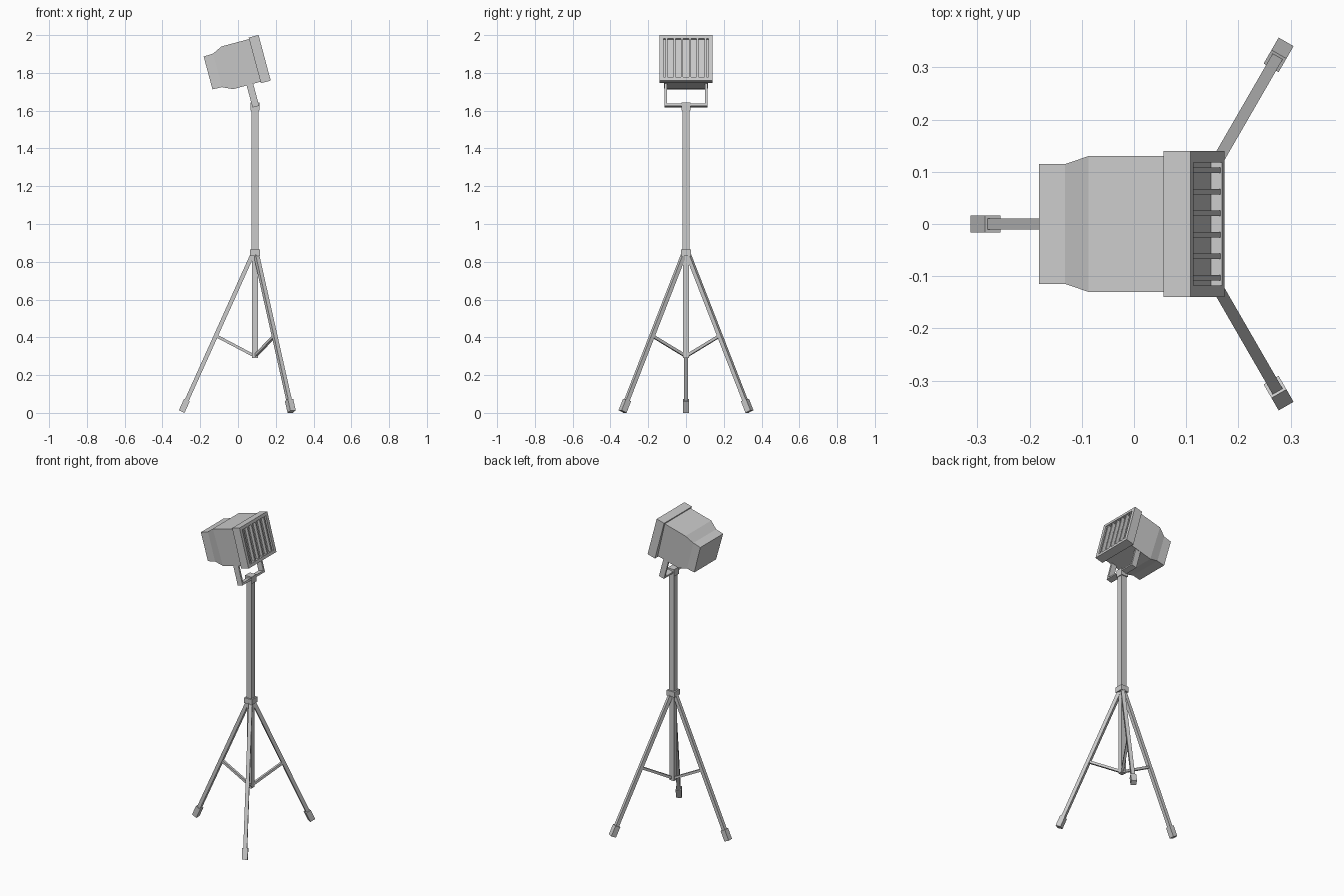
import bpy, bmesh, math
from mathutils import Matrix, Vector

if "Cube" in bpy.data.objects:
    bpy.data.objects.remove(bpy.data.objects["Cube"])

AXIS = Vector((0.09, 0, 0))          # tripod centre line
TILT = math.radians(15)


def finish(name, bm, matrix=Matrix()):
    bmesh.ops.recalc_face_normals(bm, faces=bm.faces)
    mesh = bpy.data.meshes.new(name)
    bm.to_mesh(mesh)
    bm.free()
    mesh.transform(matrix)
    obj = bpy.data.objects.new(name, mesh)
    bpy.context.collection.objects.link(obj)
    return obj


def box(name, centre, size, matrix=Matrix()):
    bm = bmesh.new()
    bmesh.ops.create_cube(bm, size=1)
    bmesh.ops.scale(bm, vec=size, verts=bm.verts)
    bmesh.ops.translate(bm, vec=centre, verts=bm.verts)
    return finish(name, bm, matrix)


def strut(name, a, b, width, matrix):
    """Square bar between two points in the local x-z plane."""
    a, b = Vector(a), Vector(b)
    d = b - a
    rot = Matrix.Rotation(math.atan2(d.x, d.z), 4, 'Y')
    return box(name, (0, 0, 0), (width, width, d.length),
               matrix @ Matrix.Translation((a + b) / 2) @ rot)


def loft(name, rings, matrix):
    """Rectangular sections (x, half width top, half width bottom, half height), capped."""
    bm = bmesh.new()
    loops = []
    for x, wt, wb, h in rings:
        loops.append([bm.verts.new(p) for p in
                      ((x, -wb, -h), (x, wb, -h), (x, wt, h), (x, -wt, h))])
    for p, q in zip(loops, loops[1:]):
        for i in range(4):
            j = (i + 1) % 4
            bm.faces.new((p[i], p[j], q[j], q[i]))
    bm.faces.new(loops[0])
    bm.faces.new(loops[-1])
    return finish(name, bm, matrix)


# Centre pole, collar and head mount
box("lower_pole", AXIS + Vector((0, 0, 0.57)), (0.031, 0.031, 0.56))
box("upper_pole", AXIS + Vector((0, 0, 1.23)), (0.036, 0.036, 0.76))
box("collar", AXIS + Vector((0, 0, 0.847)), (0.054, 0.054, 0.034))
box("head_mount", AXIS + Vector((0, 0, 1.622)), (0.046, 0.048, 0.044))

# Three legs with feet and braces
for i, angle in enumerate((60, 180, 300), 1):
    m = Matrix.Translation(AXIS) @ Matrix.Rotation(math.radians(angle), 4, 'Z')
    strut(f"leg_{i}", (0.015, 0, 0.835), (0.375, 0, 0.036), 0.022, m)
    strut(f"foot_{i}", (0.3605, 0, 0.068), (0.388, 0, 0.007), 0.033, m)
    strut(f"brace_{i}", (0.01, 0, 0.305), (0.2, 0, 0.405), 0.015, m)

# Tilted lamp head: local x points out of the lamp, origin at the front centre
head = Matrix.Translation((0.141, 0, 1.88)) @ Matrix.Rotation(-TILT, 4, 'Y')
loft("lamp_body", [(-0.05, 0.13, 0.115, 0.117), (-0.205, 0.13, 0.115, 0.117),
                   (-0.258, 0.115, 0.11, 0.092), (-0.31, 0.115, 0.11, 0.09)], head)
loft("lamp_bezel", [(-0.054, 0.14, 0.14, 0.125), (0, 0.14, 0.14, 0.125),
                    (0, 0.118, 0.118, 0.106), (-0.022, 0.118, 0.118, 0.106)], head)

# Grille bars
for i in range(6):
    box(f"grille_bar_{i + 1}", (-0.013, (i - 2.5) * 0.0412, 0),
        (0.02, 0.01, 0.212), head)

# U-shaped yoke
box("yoke_base", (-0.112, 0, -0.232), (0.036, 0.226, 0.012), head)
for side, name in ((-1, "near"), (1, "far")):
    box(f"yoke_arm_{name}", (-0.112, side * 0.107, -0.17),
        (0.036, 0.012, 0.13), head)
